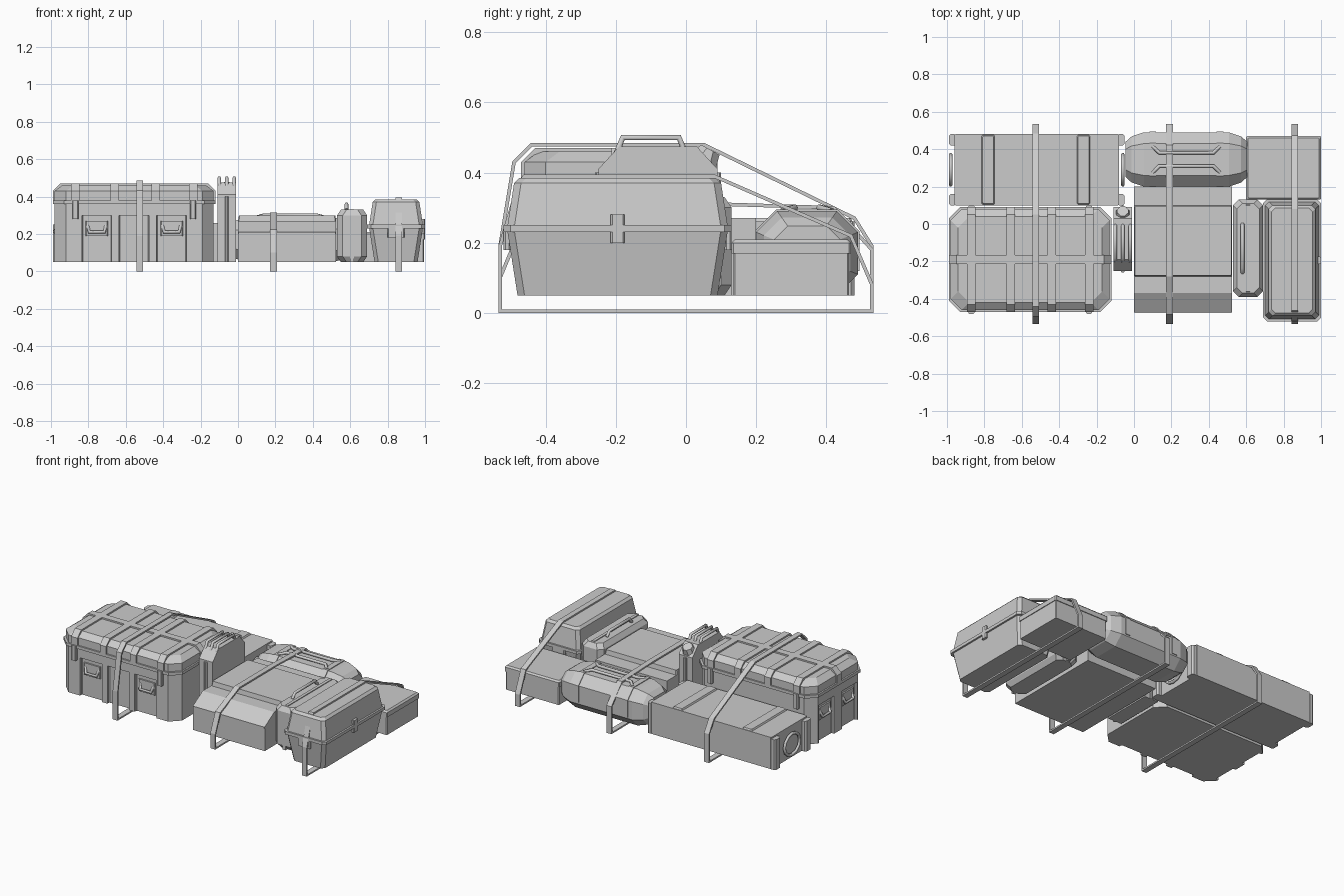
import bpy, bmesh, math
from mathutils import Vector

cube = bpy.data.objects.get("Cube")
if cube:
    bpy.data.objects.remove(cube, do_unlink=True)

TONE = (.6, .6, .6, 1)
grey = bpy.data.materials.new("plain_grey")
grey.use_nodes = True
grey.diffuse_color = TONE
grey.node_tree.nodes["Principled BSDF"].inputs["Base Color"].default_value = TONE

FLOOR = .05   # underside of the load
EDGE = .01    # small edge cut, lip or plate depth


def link(name, data):
    part = bpy.data.objects.new(name, data)
    bpy.context.collection.objects.link(part)
    data.materials.append(grey)
    return part


def finish(name, mesh_builder):
    bmesh.ops.recalc_face_normals(mesh_builder, faces=mesh_builder.faces)
    mesh = bpy.data.meshes.new(name)
    mesh_builder.to_mesh(mesh)
    mesh_builder.free()
    return link(name, mesh)


def loft(name, rings):
    """Skin a stack of equal rings and cap both ends."""
    builder = bmesh.new()
    loops = [[builder.verts.new(point) for point in ring] for ring in rings]
    for lower, upper in zip(loops, loops[1:]):
        for i in range(len(lower)):
            builder.faces.new((lower[i - 1], lower[i], upper[i], upper[i - 1]))
    builder.faces.new(loops[0])
    builder.faces.new(loops[-1])
    return finish(name, builder)


def grow(area, margin):
    left, right, front, back = area
    return left - margin, right + margin, front - margin, back + margin


def outline(area, cut):
    """Rectangle with its four corners cut off."""
    left, right, front, back = area
    return [(left + cut, front), (right - cut, front), (right, front + cut), (right, back - cut),
            (right - cut, back), (left + cut, back), (left, back - cut), (left, front + cut)]


def block(name, area, low, high, cut=EDGE, taper=0):
    """Corner-cut box whose top shrinks by the taper."""
    return loft(name, [[(x, y, z) for x, y in outline(grow(area, -shrink), cut)]
                       for z, shrink in ((low, 0), (high, taper))])


def around(x, y, half_width, half_depth):
    return x - half_width, x + half_width, y - half_depth, y + half_depth


def arch(start, end, base, shoulder, top, inset):
    """Profile with upright sides and two sloping shoulders."""
    return [(start, base), (start, shoulder), (start + inset, top),
            (end - inset, top), (end, shoulder), (end, base)]


def prism(name, profile, start, end, along_x=True):
    return loft(name, [[(t, u, v) if along_x else (u, t, v) for u, v in profile]
                       for t in (start, end)])


def tube(name, points, radius=EDGE, closed=False):
    curve = bpy.data.curves.new(name, "CURVE")
    curve.dimensions = "3D"
    curve.bevel_depth, curve.bevel_resolution, curve.use_fill_caps = radius, 1, True
    spline = curve.splines.new("POLY")
    spline.points.add(len(points) - 1)
    for spot, place in zip(spline.points, points):
        spot.co = (*place, 1)
    spline.use_cyclic_u = closed
    return link(name, curve)


def grip(name, start, end, lift, radius=EDGE):
    """Bar raised from its two feet by the lift vector."""
    start, end, lift = Vector(start), Vector(end), Vector(lift)
    lean = (end - start) * .1
    return tube(name, [start, start + lift + lean, end + lift - lean, end], radius)


def ribbon(name, path, x, closed=False):
    """Flat webbing running along a side-on path."""
    half = .018
    builder = bmesh.new()
    rows = [[builder.verts.new((x + side * half, y, z)) for side in (-1, 1)] for y, z in path]
    for here, there in zip(rows, rows[1:] + rows[:1] if closed else rows[1:]):
        builder.faces.new((here[0], here[1], there[1], there[0]))
    band = finish(name, builder)
    solid = band.modifiers.new("thickness", "SOLIDIFY")
    solid.thickness, solid.offset, solid.use_even_offset = EDGE, 0, True


# Large hard case with recessed pockets
large = left, right, front, back = -.98, -.13, -.46, .08
middle_x, middle_y = (left + right) / 2, (front + back) / 2
corner, seam, shoulder, crown = .06, .36, .43, .46
body = block("large_case_body", large, FLOOR, seam, corner)
pocket_areas = [around(middle_x + shift, front, .08, .02) for shift in (-.2, 0, .2)]
pocket_areas += [around(left, middle_y + shift, .02, .08) for shift in (-.12, .12)]
for area in pocket_areas:
    cutter = block("pocket_cutter", area, 0, .3, EDGE / 2)
    cutter.hide_render = cutter.hide_viewport = True
    recess = body.modifiers.new("pocket", "BOOLEAN")
    recess.object, recess.operation, recess.solver = cutter, "DIFFERENCE", "EXACT"
block("large_case_rim", grow(large, EDGE), seam, seam + 2 * EDGE, corner)
block("large_case_lid", large, seam, shoulder, corner)
block("large_case_crown", large, shoulder, crown, corner, .04)

# Raised ribs and latches on the large case
out_left, out_right, out_front, out_back = grow(large, EDGE)
rib_width = .023
for x in (-.87, -.66, -.44, -.24):
    prism("lid_rib", arch(out_front, out_back, seam, shoulder, crown + EDGE, .04),
          x - rib_width, x + rib_width)
prism("lid_cross_rib", arch(out_left, out_right, seam, shoulder, crown + EDGE, .04),
      middle_y - rib_width, middle_y + rib_width, along_x=False)
for x in (-.87, -.24):
    for y in (front, back):
        block("case_latch", around(x, y, .016, .02), .28, seam + 2 * EDGE, EDGE / 2)

# Fold-down grips inside the pockets
inner_front, inner_left = front + 2 * EDGE, left + 2 * EDGE
for x in (middle_x - .2, middle_x + .2):
    block("front_grip_plate", around(x, inner_front, .06, EDGE), .19, .27, EDGE / 2)
    grip("front_grip", (x - .05, inner_front, .25), (x + .05, inner_front, .25), (0, -.02, -.04))
for y in (middle_y - .12, middle_y + .12):
    block("end_grip_plate", around(inner_left, y, EDGE, .06), .19, .27, EDGE / 2)
    grip("end_grip", (inner_left, y - .05, .25), (inner_left, y + .05, .25), (-.02, 0, -.04))

# Long low chest with end posts, ring grips and top slats
left, right, front, back = chest = -.96, -.08, .1, .48
chest_top = .26
block("long_chest", chest, FLOOR, chest_top, EDGE / 2)
for x in (-.78, -.27):
    block("chest_slat", grow((x - .04, x + .04, front, back), -EDGE / 2),
          chest_top, chest_top + EDGE, EDGE / 2, EDGE / 2)
for x, side in ((left, -1), (right, 1)):
    for y in (front + .03, back - .03):
        block("chest_end_post", around(x + side * EDGE, y, 2 * EDGE, .03), FLOOR, chest_top - EDGE)
    turns = [step * math.pi / 6 for step in range(12)]
    tube("chest_ring_grip", [(x + side * 2 * EDGE, (front + back) / 2 + .08 * math.cos(turn),
                              .15 + .07 * math.sin(turn)) for turn in turns], closed=True)

# Fuel can with carry bars and a tilted cap
can_x, can_front, can_back = -.06, -.25, .09
prism("fuel_can", arch(can_front, can_back, FLOOR, .41, .475, .06), can_x - .05, can_x + .05)
block("fuel_can_rib", (can_x - EDGE, can_x + EDGE, can_front - EDGE, can_back + EDGE), FLOOR, .4, EDGE / 2)
for x in (can_x - .04, can_x, can_x + .04):
    grip("can_carry_bar", (x, -.2, .45), (x, 0, .45), (0, 0, FLOOR))
cap = block("can_cap", around(0, 0, .04, .04), 0, .04, .02, EDGE)
cap.location, cap.rotation_euler = (can_x, .05, .43), (-.5, 0, 0)

# Central storage box with sloping front and stepped lid
width, box_back, box_top = .525, .2, .27
prism("central_box", [(-.47, FLOOR), (-.47, .21), (-.37, box_top), (box_back, box_top),
                      (box_back, FLOOR)], 0, width)
block("central_lid", (0, width, -.28, .1), box_top, .3, EDGE / 2, EDGE / 2)
block("central_front_lip", around(width / 2, -.47, width / 2, EDGE / 2), .2, .21, EDGE / 3)

# Slim upright case, its seam and handle
slim = left, right, front, back = .53, .69, -.39, .13
slim_top = .33
rounding = 3 * EDGE
block("slim_case", slim, FLOOR + rounding, slim_top - rounding, rounding)
block("slim_case_top", slim, slim_top - rounding, slim_top, rounding, 2 * EDGE)
block("slim_case_bottom", slim, FLOOR + rounding, FLOOR, rounding, 2 * EDGE)
seam_x = (left + right) / 2
prism("slim_case_seam", arch(front, back, FLOOR, slim_top - rounding, slim_top + EDGE / 2, rounding),
      seam_x - EDGE, seam_x + EDGE)
handle_x = seam_x - .03
grip("slim_case_handle", (handle_x, -.26, slim_top), (handle_x, 0, slim_top), (0, 0, .03))

# Flared toolbox, rim, lid and latches
toolbox = left, right, front, back = .7, .99, -.51, .12
brim, lid_top = .24, .37
block("toolbox_body", toolbox, brim, FLOOR, 2 * EDGE, 3 * EDGE)
block("toolbox_rim", grow(toolbox, EDGE), brim - EDGE, brim + EDGE, 2 * EDGE)
block("toolbox_lid", toolbox, brim, lid_top, 2 * EDGE, 2 * EDGE)
block("toolbox_lid_crown", grow(toolbox, -2 * EDGE), lid_top, lid_top + 1.5 * EDGE, 2 * EDGE, 1.5 * EDGE)
block("toolbox_side_latch", around(right, (front + back) / 2, EDGE, 2 * EDGE), .2, .28, EDGE / 2)
for y in (front, back):
    block("toolbox_end_latch", around((left + right) / 2, y, .045, EDGE), .18, brim, EDGE / 2)

# Low rear box with overlapping lid
rear = .6, 1, .13, .47
lid_low, lid_high = .17, .2
block("rear_box", grow(rear, -EDGE / 2), FLOOR, lid_low, EDGE / 2)
block("rear_box_lid", rear, lid_low, lid_high, EDGE / 2)
block("rear_box_lid_top", rear, lid_high, lid_high + EDGE, EDGE / 2, EDGE)

# Faceted duffel with bands and carry loops
bag_x, bag_y, bag_z, bag_length = .28, .345, .17, .325
bag_depth, bag_height = .145, .12
rings = []
for along, scale in ((-1, .65), (-.9, .85), (-.7, 1), (.7, 1), (.9, .85), (1, .65)):
    section = outline(around(bag_y, bag_z, bag_depth * scale, bag_height * scale), .06 * scale)
    rings.append([(bag_x + along * bag_length, y, z) for y, z in section])
loft("duffel", rings)
bag_top = bag_z + bag_height
for x in (bag_x - .18, bag_x + .18):
    ribbon("duffel_band", arch(bag_y - bag_depth, bag_y + bag_depth, .12, bag_top - .06, bag_top, .06), x)
for y in (bag_y - .07, bag_y + .07):
    grip("duffel_carry_loop", (bag_x - .18, y, bag_top), (bag_x + .18, y, bag_top),
         (0, (bag_y - y) / 2, EDGE))

# Tie-down straps looping under and over the load
end, ground = .53, EDGE / 2
loads = {
    "left": (-.525, [(-end, .19), (-.49, .43), (-.44, .48), (.05, .48), (.48, .27), (end, .19)]),
    "middle": (.19, [(-end, .1), (-.48, .22), (-.28, .31), (.1, .31), (.42, .3), (end, .18)]),
    "right": (.86, [(-end, .19), (-.48, .36), (-.46, .39), (.08, .39), (.47, .22), (end, .08)]),
}
for place, (x, path) in loads.items():
    ribbon(place + "_load_strap", [(end, ground), (-end, ground)] + path, x, closed=True)
